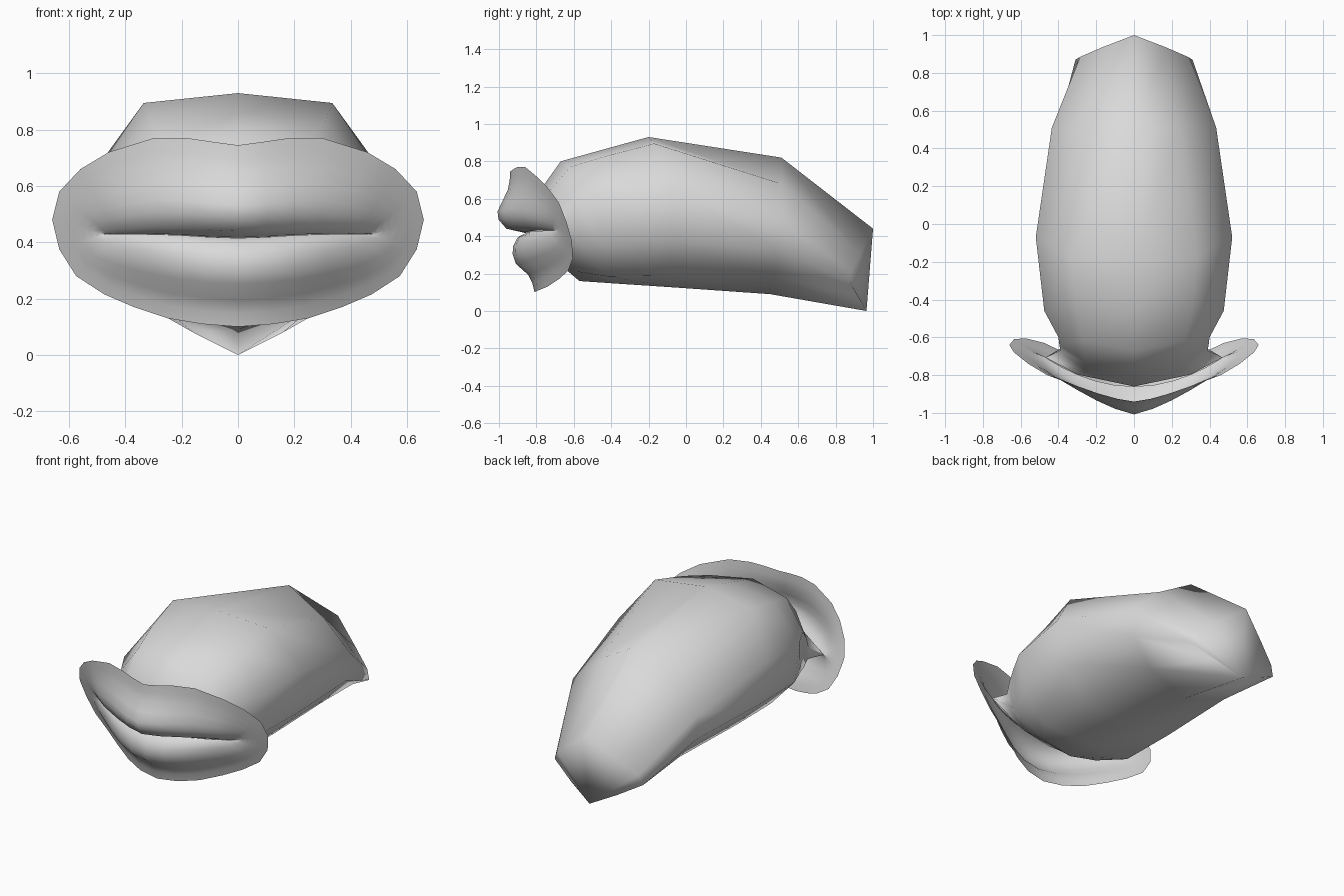
import bpy
import math
from mathutils import Vector

cube = bpy.data.objects.get("Cube")
if cube:
    bpy.data.objects.remove(cube, do_unlink=True)

grey = bpy.data.materials.new("soft_grey")
grey.use_nodes = True
tone = (0.7, 0.7, 0.7, 1)
grey.diffuse_color = tone
grey.node_tree.nodes["Principled BSDF"].inputs["Base Color"].default_value = tone


def full_ring(half):
    """Mirror a half ring (top centre to bottom centre) across x = 0."""
    return [Vector(p) for p in half] + [Vector((-p[0], p[1], p[2])) for p in half[-2:0:-1]]


def loft(name, halves, cap=False):
    """Skin a list of half rings, ordered from front to back."""
    n = len(halves[0]) * 2 - 2
    verts = [v for half in halves for v in full_ring(half)]
    faces = []
    for r in range(len(halves) - 1):
        for i in range(n):
            a, b = r * n + i, r * n + (i + 1) % n
            faces.append((a, a + n, b + n, b))
    if cap:
        # close the end with two fans meeting along an upright centre edge
        base = (len(halves) - 1) * n
        low = base + n // 2
        for i in range(1, n // 2):
            faces.append((low, base + i, base + i - 1))
            faces.append((low, base + (n - i + 1) % n, base + n - i))
    mesh = bpy.data.meshes.new(name)
    mesh.from_pydata(verts, [], faces)
    mesh.materials.append(grey)
    mesh.validate()
    mesh.update()
    obj = bpy.data.objects.new(name, mesh)
    bpy.context.collection.objects.link(obj)
    for poly in mesh.polygons:
        poly.use_smooth = True
    return obj


# Lips: outer rim, top centre round to bottom centre
rim = [(0, -.94, .745), (.09, -.925, .757), (.18, -.90, .77), (.30, -.86, .77),
       (.46, -.80, .72), (.56, -.74, .66), (.635, -.68, .58), (.66, -.64, .48),
       (.635, -.61, .375), (.575, -.605, .28), (.475, -.63, .215), (.37, -.68, .17),
       (.25, -.74, .13), (.13, -.79, .11), (0, -.81, .10)]
corner = 7


def mouth_point(i):
    x = .48 * math.sin(math.pi * i / 14)
    z = .43 - .014 * math.cos(math.pi * x) ** 6
    if i != corner:
        z += .001 if i < corner else -.001
    return Vector((x, -.86 + .7 * x * x, z))


# Inward fraction, upper lip fullness, lower lip fullness
rows = [(0, 0, 0), (.15, .015, .004), (.3, .037, .02), (.48, .08, .075),
        (.65, .12, .085), (.78, .125, .075), (.93, .095, .045), (1, 0, 0)]
lip_rings = []
for f, up, low in rows:
    ring = []
    for i, p in enumerate(rim):
        q = Vector(p).lerp(mouth_point(i), f)
        side, out = abs(math.cos(math.pi * i / 14)), math.sin(math.pi * i / 14)
        if i < corner:
            q.y -= up * (.7 * (1 - out) + .3 * side)
        else:
            q.y -= low * side ** 2
        ring.append(q)
    lip_rings.append(ring)
loft("lips", lip_rings)

# Mouth cavity: a low-sided bag running back from the mouth opening
bag_rings = [
    [mouth_point(i) for i in (0, 3, 6, 8, 11, 14)],
    [(0, -.83, .53), (.25, -.78, .52), (.39, -.67, .47), (.39, -.66, .40), (.2, -.73, .32), (0, -.76, .31)],
    [(0, -.77, .66), (.26, -.73, .64), (.395, -.64, .54), (.39, -.62, .36), (.2, -.64, .25), (0, -.64, .22)],
    [(0, -.67, .80), (.27, -.62, .77), (.40, -.60, .60), (.40, -.57, .35), (.2, -.58, .21), (0, -.57, .16)],
    [(0, -.45, .861), (.31, -.42, .83), (.475, -.46, .61), (.45, -.44, .35), (.30, -.42, .185), (0, -.38, .147)],
    [(0, -.20, .93), (.335, -.17, .895), (.52, -.07, .64), (.48, -.07, .37), (.31, -.07, .19), (0, -.05, .125)],
    [(0, .51, .82), (.24, .51, .68), (.435, .51, .50), (.41, .49, .33), (.28, .47, .18), (0, .45, .09)],
    [(0, 1.0, .44), (.17, .935, .31), (.285, .885, .225), (.31, .87, .165), (.16, .92, .08), (0, .965, 0)],
]
loft("mouth_cavity", bag_rings, cap=True)
